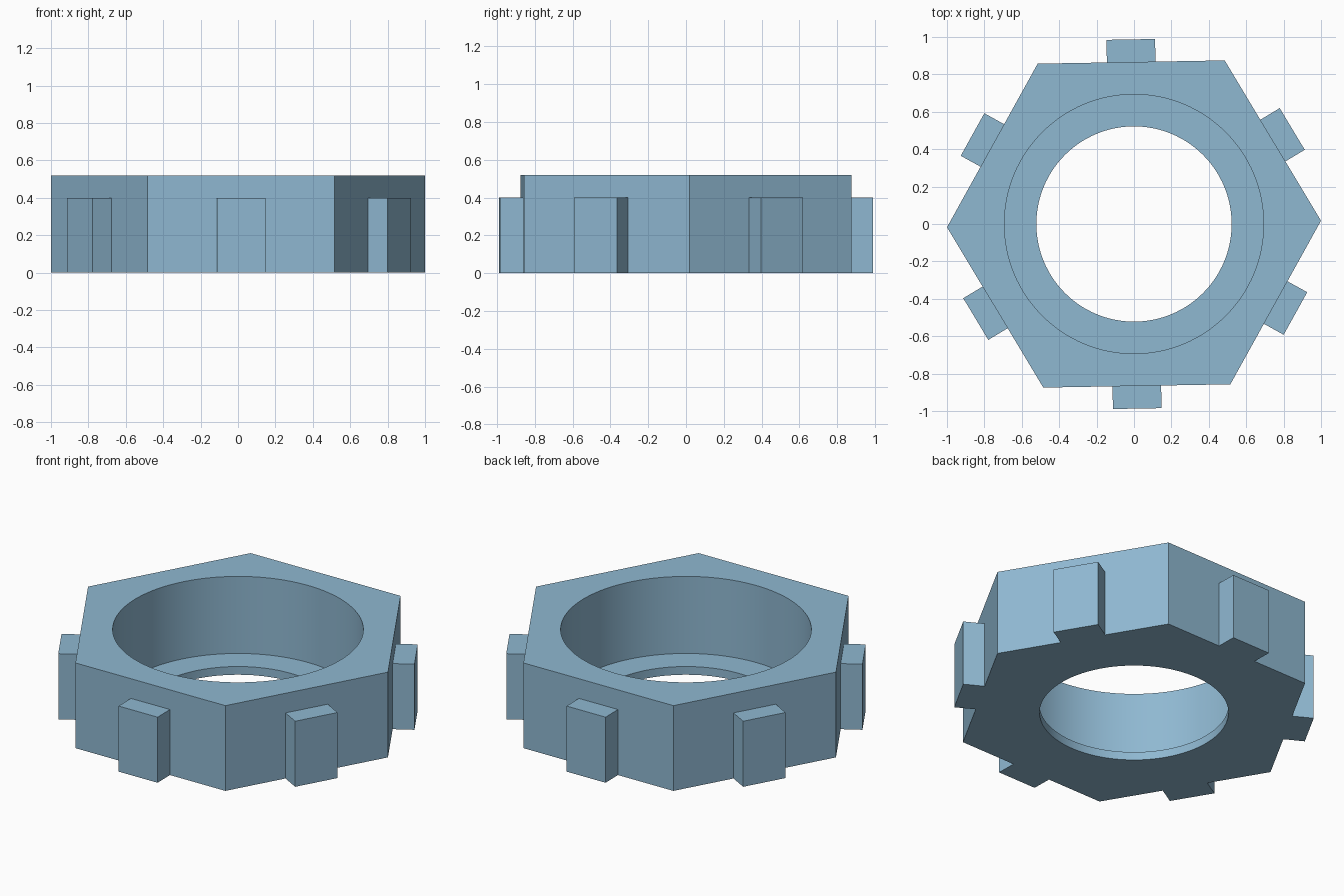
import bpy
import math

if "Cube" in bpy.data.objects:
    bpy.data.objects.remove(bpy.data.objects["Cube"])

TURN = math.radians(1.0)      # slight twist of the whole nut
HEIGHT, LUG_HEIGHT, LIP = 0.52, 0.40, 0.05
APOTHEM = math.cos(math.pi / 6)

steel = bpy.data.materials.new("blue_steel")
steel.diffuse_color = (0.275, 0.48, 0.64, 1)
steel.use_nodes = True
steel.node_tree.nodes["Principled BSDF"].inputs["Base Color"].default_value = steel.diffuse_color


def cylinder(name, sides, radius, z0, z1, turn=0.0):
    bpy.ops.mesh.primitive_cylinder_add(vertices=sides, radius=radius, depth=z1 - z0,
                                        location=(0, 0, (z0 + z1) / 2))
    ob = bpy.context.object
    ob.name = name
    ob.rotation_euler.z = turn
    bpy.ops.object.transform_apply(location=True, rotation=True, scale=True)
    return ob


def boolean(target, other, operation):
    mod = target.modifiers.new(other.name, 'BOOLEAN')
    mod.operation, mod.object, mod.solver = operation, other, 'EXACT'
    bpy.context.view_layer.objects.active = target
    bpy.ops.object.modifier_apply(modifier=mod.name)
    bpy.data.objects.remove(other, do_unlink=True)


# Hexagonal body, corners on the x axis
body = cylinder("hex_nut_body", 6, 1.0, 0, HEIGHT, math.pi / 6 + TURN)

# One lug in the middle of each flat
for i in range(6):
    a = math.radians(30 + 60 * i) + TURN
    inner, outer, width = APOTHEM - 0.06, 0.987, 0.26
    r = (inner + outer) / 2
    bpy.ops.mesh.primitive_cube_add(
        size=1, location=(r * math.cos(a), r * math.sin(a), LUG_HEIGHT / 2),
        rotation=(0, 0, a))
    lug = bpy.context.object
    lug.name = "lug"
    lug.scale = (outer - inner, width, LUG_HEIGHT)
    bpy.ops.object.transform_apply(location=True, rotation=True, scale=True)
    boolean(body, lug, 'UNION')

# Wide bore from above, leaving a thin lip with a smaller hole
boolean(body, cylinder("bore", 128, 0.693, LIP, HEIGHT + 0.2), 'DIFFERENCE')
boolean(body, cylinder("lip_hole", 128, 0.522, -0.2, LIP + 0.1), 'DIFFERENCE')

body.data.materials.clear()
body.data.materials.append(steel)
for p in body.data.polygons:
    p.material_index = 0
bpy.ops.object.select_all(action='DESELECT')
body.select_set(True)
bpy.context.view_layer.objects.active = body
bpy.ops.object.shade_smooth_by_angle(angle=math.radians(30))
